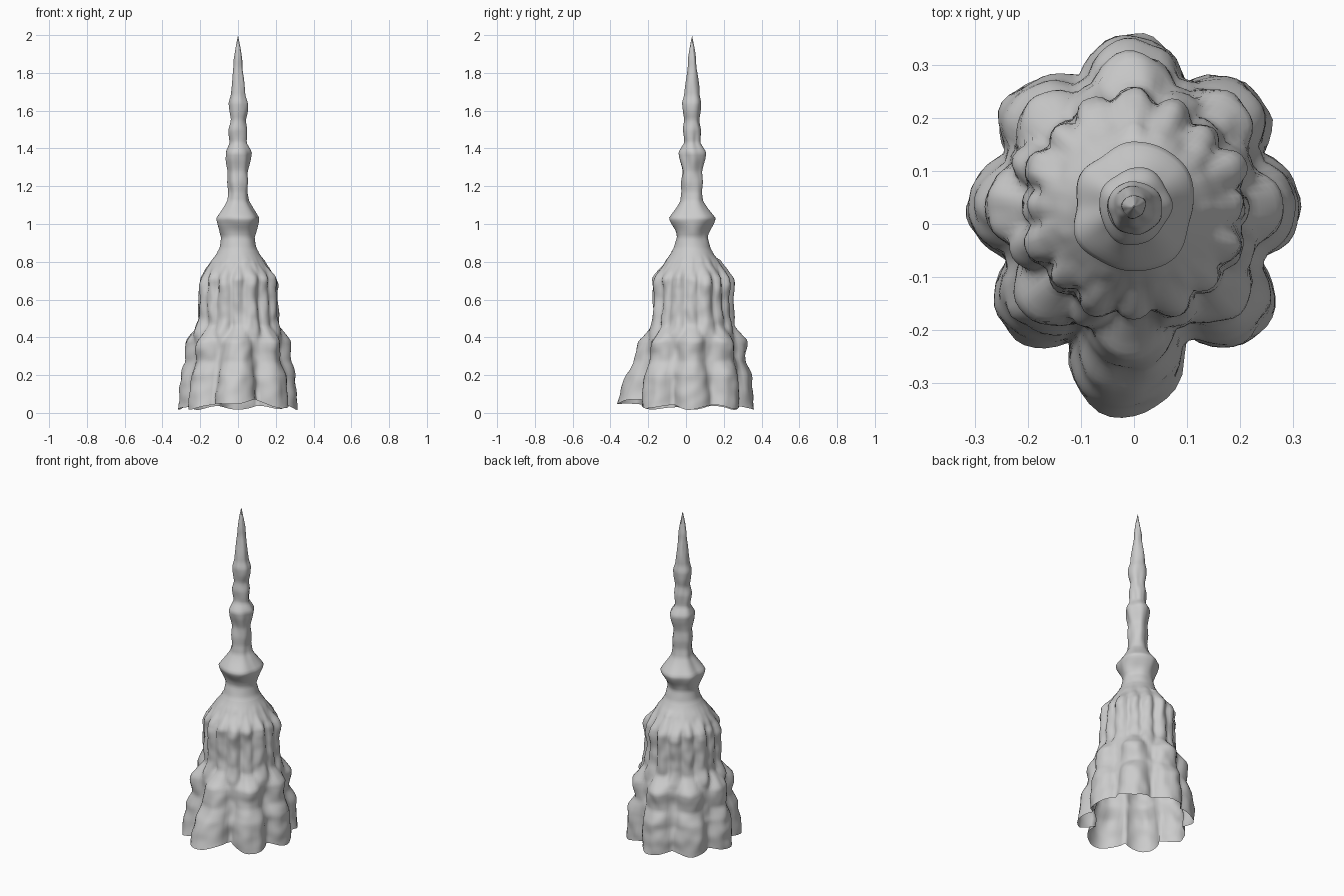
import bpy, bmesh, math
from mathutils import Vector, noise

if "Cube" in bpy.data.objects:
    bpy.data.objects.remove(bpy.data.objects["Cube"])

AXIS_Y = 0.032
SEG = 112

# (height, radius) profiles
SPIRE = [(0.84, .118), (.87, .098), (.93, .086), (.97, .098), (1.0, .110), (1.03, .121), (1.08, .085),
         (1.12, .06), (1.17, .052), (1.22, .056), (1.28, .052), (1.34, .065), (1.38, .069),
         (1.43, .042), (1.5, .049), (1.55, .039), (1.60, .050), (1.64, .053), (1.68, .04),
         (1.75, .033), (1.83, .023), (1.87, .022), (1.93, .013), (2.0, .0)]
CORE = [(0, .22), (.4, .195), (.7, .178), (.74, .180), (.8, .144), (.84, .115), (.87, .098)]
OUTER = [(0, .314), (.12, .311), (.2, .304), (.27, .275), (.34, .281), (.38, .278),
         (.42, .245), (.46, .215), (.66, .207), (.71, .207), (.76, .175), (.80, .14)]
MIDDLE = [(0, .255), (.2, .262), (.3, .24), (.42, .24), (.5, .218), (.6, .215), (.68, .219),
          (.72, .207), (.76, .175), (.80, .14)]
WIDTH = [(0, .106), (.25, .085), (.40, .072), (.47, .045), (.70, .036), (.8, .03)]


def sample(profile, z):
    """Linear lookup in a profile."""
    if z <= profile[0][0]:
        return profile[0][1]
    for (a, ra), (b, rb) in zip(profile, profile[1:]):
        if z <= b:
            return ra + (rb - ra) * (z - a) / (b - a)
    return profile[-1][1]


def column_reach(delta, reach, rho):
    """Radius at which a ray leaves a round column standing off the axis."""
    d = reach - rho
    s = rho * rho - (d * math.sin(delta)) ** 2
    if s < 0 or math.cos(delta) < 0:
        return 0
    return d * math.cos(delta) + math.sqrt(s)


def bump(ang, z, amount, freq=2.6):
    p = Vector((math.cos(ang) * freq, math.sin(ang) * freq + 7, z * 9))
    return amount * noise.noise(p)


def body_radius(ang, z):
    r = sample(CORE, z)
    low = max(0, 1 - z / .4)
    if z < .82:
        rho = sample(WIDTH, z)
        for k in range(8):
            for off, prof, w in ((0, OUTER, rho), (math.pi / 8, MIDDLE, min(rho, .055))):
                a = k * math.pi / 4 + off
                reach = sample(prof, z)
                if off == 0:
                    reach += .012 * (k == 2)
                    if k == 6:                       # flared front column
                        a -= .06 * low
                        reach += .098 * low
                        w += .012 * low
                    if k in (5, 7):
                        reach += .022 * low
                delta = (ang - a + math.pi) % math.tau - math.pi
                r = max(r, column_reach(delta, reach, w))
    fade = min(1, max(0, (.84 - z) / .1))
    return r + (bump(ang, z, .012) + bump(ang, z * 1.6, .010, 6)) * fade


def spire_radius(ang, z):
    r = sample(SPIRE, z)
    grow = min(1, max(0, (z - .86) / .1))
    return r * (1 + bump(ang, z, .16, 1.3) * grow)


def rim(ang):
    """Wavy, open lower edge, dipping under the columns and raised at the front."""
    front = max(0, math.cos(ang + math.pi / 2 - .1)) ** 10
    return .028 - .010 * math.cos(8 * ang) + .04 * front + bump(ang, 0, .016)


def shell(name, radius, bottom, top, rows, tip=False):
    bm = bmesh.new()
    rings = []
    for i in range(rows + (0 if tip else 1)):
        ring = []
        for j in range(SEG):
            ang = math.tau * j / SEG
            z0 = bottom(ang)
            z = z0 + (top - z0) * i / rows
            r = radius(ang, z)
            ring.append(bm.verts.new((r * math.cos(ang), AXIS_Y + r * math.sin(ang), z)))
        rings.append(ring)
    for a, b in zip(rings, rings[1:]):
        for j in range(SEG):
            k = (j + 1) % SEG
            bm.faces.new((a[j], a[k], b[k], b[j]))
    if tip:
        point = bm.verts.new((0, AXIS_Y + .004, top))
        for j in range(SEG):
            bm.faces.new((rings[-1][j], rings[-1][(j + 1) % SEG], point))
    # soften creases between columns
    inner = [v for v in bm.verts if not v.is_boundary]
    bmesh.ops.smooth_vert(bm, verts=inner, factor=.3, use_axis_x=True, use_axis_y=True, use_axis_z=True)
    if tip:
        point.co.z = top
    mesh = bpy.data.meshes.new(name)
    bm.to_mesh(mesh)
    bm.free()
    obj = bpy.data.objects.new(name, mesh)
    bpy.context.collection.objects.link(obj)
    for p in mesh.polygons:
        p.use_smooth = True
    return obj


# lobed tower with clustered columns, open underneath
shell("tower_body", body_radius, rim, .86, 64)
# ringed needle on top
shell("spire", spire_radius, lambda a: .855, 2.0, 90, tip=True)
